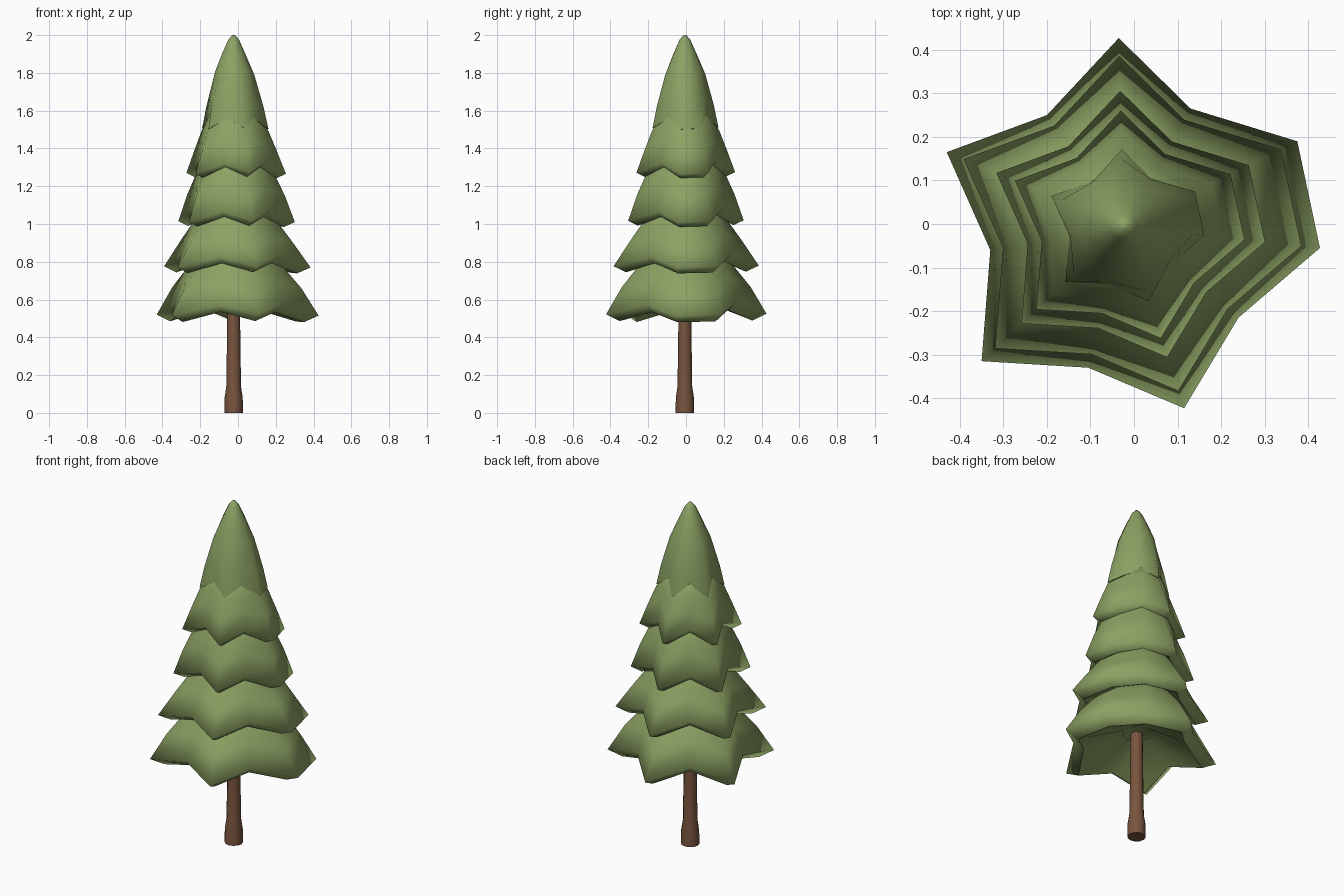
import bpy
import bmesh
import math

cube = bpy.data.objects.get("Cube")
if cube:
    bpy.data.objects.remove(cube)

CX, CY = -0.023, -0.006


def material(name, color):
    m = bpy.data.materials.new(name)
    m.use_nodes = True
    m.diffuse_color = color
    bsdf = next(n for n in m.node_tree.nodes if n.type == 'BSDF_PRINCIPLED')
    bsdf.inputs["Base Color"].default_value = color
    bsdf.inputs["Roughness"].default_value = 0.9
    return m


green = material("needle green", (0.26, 0.36, 0.125, 1))
brown = material("bark brown", (0.19, 0.088, 0.048, 1))


def loft(name, rings, mat, angle, sharp_ring):
    """Skin a stack of equal-length rings, cap both ends, crease one ring."""
    bm = bmesh.new()
    loops = [[bm.verts.new(p) for p in ring] for ring in rings]
    n = len(loops[0])
    for a, b in zip(loops, loops[1:]):
        for i in range(n):
            j = (i + 1) % n
            bm.faces.new((a[i], a[j], b[j], b[i]))
    bm.faces.new(loops[0][::-1])
    bm.faces.new(loops[-1])
    crease = loops[sharp_ring]
    for i in range(n):
        bm.edges.get((crease[i - 1], crease[i])).smooth = False
    bmesh.ops.recalc_face_normals(bm, faces=bm.faces)
    mesh = bpy.data.meshes.new(name)
    bm.to_mesh(mesh)
    bm.free()
    mesh.materials.append(mat)
    obj = bpy.data.objects.new(name, mesh)
    bpy.context.collection.objects.link(obj)
    bpy.ops.object.select_all(action='DESELECT')
    obj.select_set(True)
    bpy.context.view_layer.objects.active = obj
    bpy.ops.object.shade_smooth_by_angle(angle=math.radians(angle), keep_sharp_edges=True)


# Uneven star shared by all branch tiers, anticlockwise
STAR = [(0.427, -0.055), (0.375, 0.19), (0.13, 0.265), (-0.035, 0.427),
        (-0.2, 0.25), (-0.43, 0.165), (-0.33, -0.06), (-0.35, -0.315),
        (-0.105, -0.33), (0.115, -0.423), (0.24, -0.215)]
POLAR = [(math.atan2(y - CY, x - CX), math.hypot(x - CX, y - CY)) for x, y in STAR]
MEAN = sum(r for _, r in POLAR) / len(POLAR)
LONGEST = max(r for _, r in POLAR)


def star_ring(scale, z, roundness):
    """Star section that softens towards a circle; notches sit higher than tips."""
    ring = []
    for a, r in POLAR:
        rr = r + (MEAN - r) * roundness
        lift = 0.22 * (LONGEST - r) / LONGEST * (1 - roundness)
        ring.append((CX + rr * scale * math.cos(a), CY + rr * scale * math.sin(a), z + lift))
    return ring


# Branch tiers: outer scale, rim height, then (scale, height) up the slope
TIERS = {
    "branch_tier_1": (1.0, 0.515, [(0.82, 0.66), (0.67, 0.75), (0.48, 0.85)]),
    "branch_tier_2": (0.905, 0.77, [(0.72, 0.9), (0.57, 1.0), (0.42, 1.1)]),
    "branch_tier_3": (0.72, 1.01, [(0.62, 1.15), (0.53, 1.25), (0.37, 1.36)]),
    "branch_tier_4": (0.615, 1.265, [(0.52, 1.39), (0.44, 1.49), (0.3, 1.6)]),
}
for name, (s, z, slope) in TIERS.items():
    drop = 0.035 * s
    # Hollow underside, rolled lip, then the outer rim
    rings = [star_ring(s * 0.2, z + 0.11, 0.6),
             star_ring(s * 0.83, z - drop, 0.05),
             star_ring(s, z, 0)]
    rings += [star_ring(r, h, b) for (r, h), b in zip(slope, (0.2, 0.45, 0.7))]
    loft(name, rings, green, 180, 1)

# Pointed top of the tree
crown = [star_ring(0.1, 1.57, 0.6), star_ring(0.38, 1.5, 0), star_ring(0.41, 1.502, 0),
         star_ring(0.37, 1.62, 0.35), star_ring(0.27, 1.79, 0.7),
         star_ring(0.16, 1.9, 0.95), star_ring(0.075, 1.975, 1), star_ring(0.02, 2.0, 1)]
loft("crown", crown, green, 180, 2)

# Trunk with a flared foot
SIDES = 12
trunk = [[(CX + r * math.cos(k * math.tau / SIDES), CY + r * math.sin(k * math.tau / SIDES), z)
          for k in range(SIDES)]
         for r, z in [(0.049, 0), (0.048, 0.08), (0.039, 0.14), (0.036, 0.35), (0.032, 0.68)]]
loft("trunk", trunk, brown, 40, 0)
